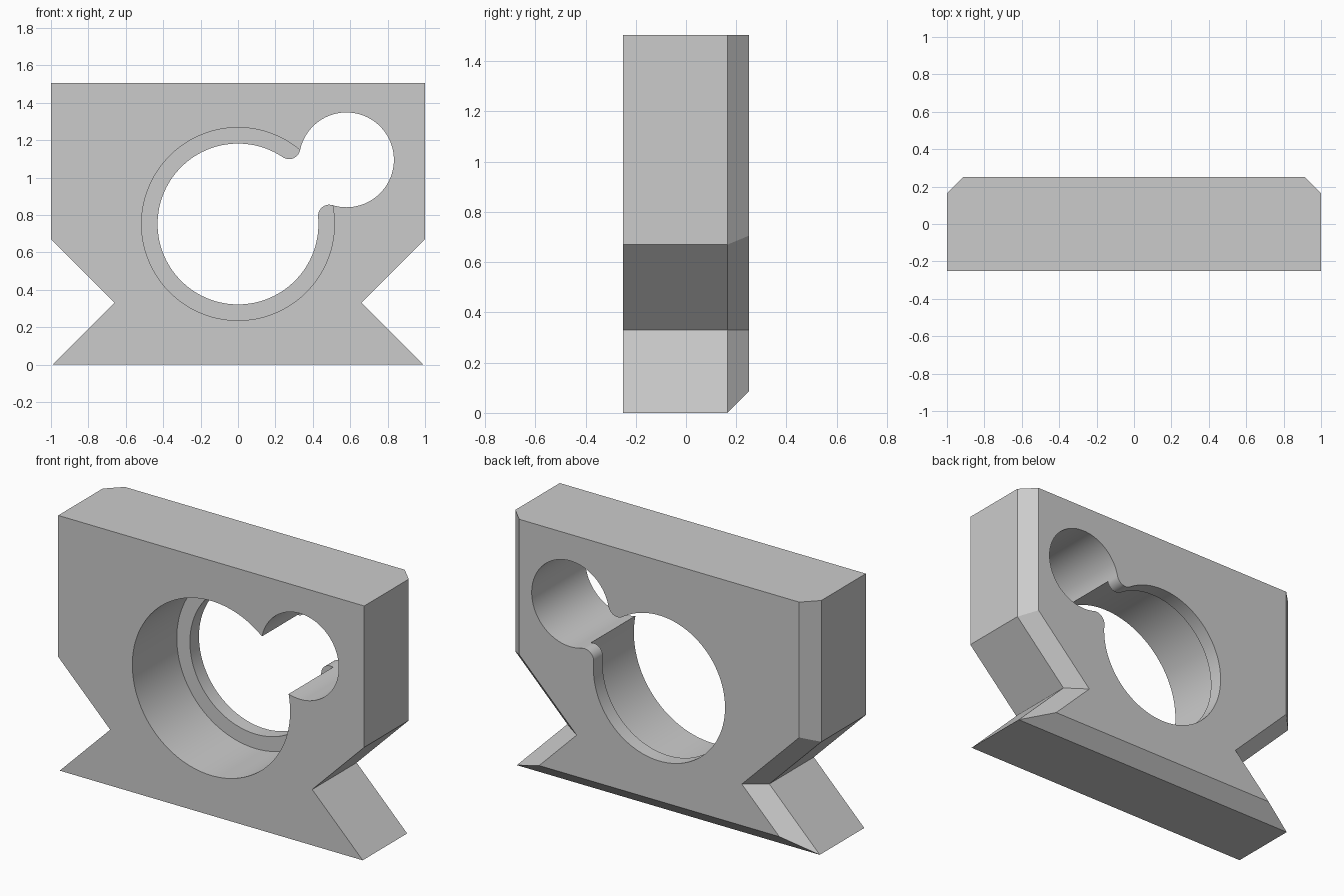
import bpy
import bmesh
from math import atan2, cos, sin, pi, sqrt, hypot

cube = bpy.data.objects.get("Cube")
if cube:
    bpy.data.objects.remove(cube, do_unlink=True)

# Main dimensions
FRONT, LEDGE, BACK = -0.25, 0.165, 0.25
CHAMFER = 0.085
HEIGHT = 1.505
BORE_Z = 0.752
LIP_R, SIDE_R, FILLET_R = 0.43, 0.2535, 0.06
SIDE_X, SIDE_Z = 0.58, 1.095


def arc(cx, cy, r, start, end, n):
    return [(cx + r * cos(start + (end - start) * i / n),
             cy + r * sin(start + (end - start) * i / n)) for i in range(n + 1)]


def mirrored(points):
    return [(x, -y) for x, y in reversed(points)]


# Keyhole geometry, laid out along the line joining the two hole centres
dist = hypot(SIDE_X, SIDE_Z - BORE_Z)
tilt = atan2(SIDE_Z - BORE_Z, SIDE_X)
lip_reach, side_reach = LIP_R + FILLET_R, SIDE_R + FILLET_R
fx = (dist ** 2 + lip_reach ** 2 - side_reach ** 2) / (2 * dist)
fy = sqrt(lip_reach ** 2 - fx ** 2)
tx = fx + FILLET_R * (dist - fx) / side_reach
ty = fy - FILLET_R * fy / side_reach
bore_angle = atan2(ty, tx)
side_angle = atan2(ty, tx - dist)
lip_angle = atan2(fy, fx)

side_arc = arc(dist, 0, SIDE_R, -side_angle, side_angle, 64)
bore_arc = arc(0, 0, hypot(tx, ty), bore_angle, 2 * pi - bore_angle, 96)[1:-1]
fillet = arc(fx, fy, FILLET_R, atan2(-fy, dist - fx), atan2(-fy, -fx), 14)[1:]
lip_arc = arc(0, 0, LIP_R, lip_angle, 2 * pi - lip_angle, 96)[1:-1]
lip_arc = fillet + lip_arc + mirrored(fillet)

# Outer outline, with sides and underside shrunk by an inset
def outline(inset):
    slope = inset * sqrt(2)
    right = [(0.99 - slope - inset, inset), (0.66 - slope, 0.33),
             (1 - inset, 0.67 + slope - inset), (1 - inset, HEIGHT)]
    return right + [(-x, z) for x, z in reversed(right)]


bm = bmesh.new()


def place(points, y):
    return [bm.verts.new((x, y, z)) for x, z in points]


def place_hole(points, y):
    c, s = cos(tilt), sin(tilt)
    return place([(x * c - v * s, BORE_Z + x * s + v * c) for x, v in points], y)


def wall(a, b, closed=False):
    n = len(a)
    for i in range(n if closed else n - 1):
        j = (i + 1) % n
        bm.faces.new((a[i], a[j], b[j], b[i]))


def cap(*loops):
    edges = []
    for loop in loops:
        for i, v in enumerate(loop):
            w = loop[(i + 1) % len(loop)]
            edges.append(bm.edges.get((v, w)) or bm.edges.new((v, w)))
    bmesh.ops.triangle_fill(bm, use_beauty=True, use_dissolve=False, edges=edges,
                            normal=(0, -1 if loops[0][0].co.y < 0 else 1, 0))


# Outer sides and rear chamfer
outer = [place(outline(0), FRONT), place(outline(0), LEDGE), place(outline(CHAMFER), BACK)]
wall(outer[0], outer[1], True)
wall(outer[1], outer[2], True)

# Side hole runs straight through
side = [place_hole(side_arc, y) for y in (FRONT, LEDGE, BACK)]
wall(side[0], side[1])
wall(side[1], side[2])

# Wide front bore and narrower rounded rear lip
bore = [place_hole(bore_arc, y) for y in (FRONT, LEDGE)]
lip = [place_hole(lip_arc, y) for y in (LEDGE, BACK)]


def joined(k, points):
    return [side[k][-1]] + points + [side[k][0]]


wall(joined(0, bore[0]), joined(1, bore[1]))
wall(joined(1, lip[0]), joined(2, lip[1]))

# Front face, back face and the ledge between bore and lip
cap(outer[0], side[0] + bore[0])
cap(outer[2], side[2] + lip[1])
cap(joined(1, bore[1]) + lip[0][::-1])

bmesh.ops.recalc_face_normals(bm, faces=bm.faces[:])
mesh = bpy.data.meshes.new("bracket_block")
bm.to_mesh(mesh)
bm.free()

# Plain grey finish
grey = bpy.data.materials.new("plain grey")
grey.use_nodes = True
colour = (0.6, 0.6, 0.6, 1)
grey.diffuse_color = colour
grey.node_tree.nodes["Principled BSDF"].inputs["Base Color"].default_value = colour
mesh.materials.append(grey)

block = bpy.data.objects.new("bracket_block", mesh)
bpy.context.collection.objects.link(block)
bpy.ops.object.select_all(action='DESELECT')
block.select_set(True)
bpy.context.view_layer.objects.active = block
bpy.ops.object.shade_smooth_by_angle(angle=pi / 6)
